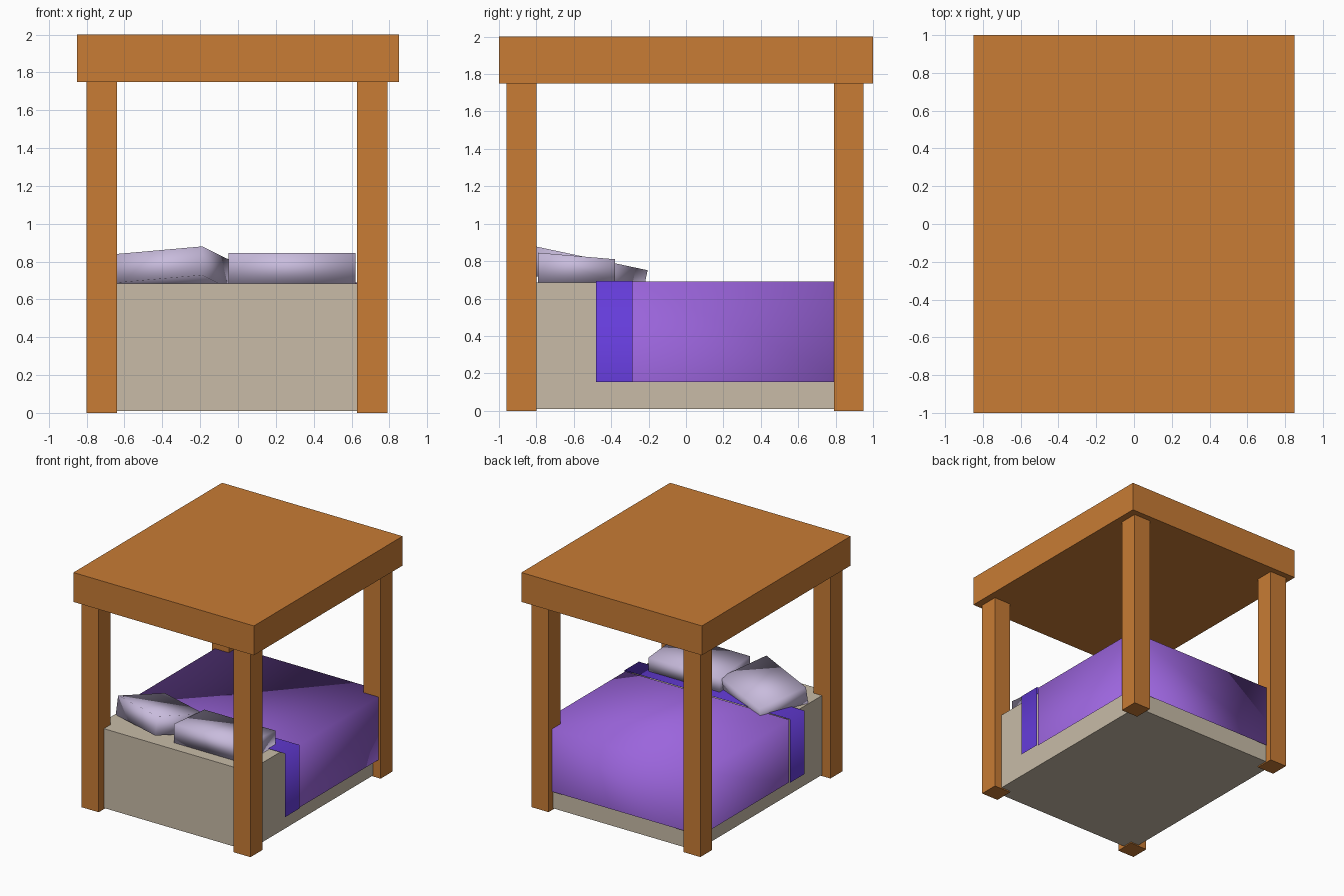
import bpy, bmesh
from math import radians
from mathutils import Matrix, Vector

if "Cube" in bpy.data.objects:
    bpy.data.objects.remove(bpy.data.objects["Cube"])


def material(name, rgb):
    m = bpy.data.materials.new(name)
    m.diffuse_color = (*rgb, 1)
    m.use_nodes = True
    m.node_tree.nodes["Principled BSDF"].inputs["Base Color"].default_value = m.diffuse_color
    return m


WOOD = material("wood", (0.58, 0.20, 0.035))
CREAM = material("cream", (0.58, 0.50, 0.39))
PURPLE = material("purple", (0.33, 0.13, 0.72))
VIOLET = material("violet", (0.13, 0.045, 0.70))
LILAC = material("lilac", (0.58, 0.50, 0.72))


def finish(name, bm, mat, smooth=False):
    bmesh.ops.recalc_face_normals(bm, faces=bm.faces)
    me = bpy.data.meshes.new(name)
    bm.to_mesh(me)
    bm.free()
    me.materials.append(mat)
    for p in me.polygons:
        p.use_smooth = smooth
    ob = bpy.data.objects.new(name, me)
    bpy.context.collection.objects.link(ob)
    return ob


def box_bm(lo, hi):
    lo, hi = Vector(lo), Vector(hi)
    bm = bmesh.new()
    bmesh.ops.create_cube(bm, size=1)
    for v in bm.verts:
        v.co = Vector([lo[i] + (v.co[i] + 0.5) * (hi[i] - lo[i]) for i in range(3)])
    return bm


def drape(name, half_w, y0, y1, z0, z1, mat, back_flap):
    """Open cloth shell hanging over the sides, and optionally the back."""
    bm = box_bm((-half_w, y0, z0), (half_w, y1, z1))
    bm.normal_update()
    cut = [f for f in bm.faces if f.normal.z < -0.5 or f.normal.y < -0.5
           or (f.normal.y > 0.5 and not back_flap)]
    bmesh.ops.delete(bm, geom=cut, context='FACES')
    ob = finish(name, bm, mat, True)
    # an open shell needs its outside fixed explicitly
    top = max(ob.data.polygons, key=lambda p: p.center.z)
    if top.normal.z < 0:
        ob.data.flip_normals()
    return ob


def pillow(name, w, d, h_front, h_back, matrix):
    bm = box_bm((-w / 2, -d / 2, 0), (w / 2, d / 2, h_front))
    for v in bm.verts:
        if v.co.y > 0 and v.co.z > 0:
            v.co.z = h_back
    bmesh.ops.transform(bm, matrix=matrix, verts=bm.verts)
    return finish(name, bm, LILAC, True)


# Canopy and four posts
finish("canopy", box_bm((-0.85, -1, 1.75), (0.85, 1, 2)), WOOD)
for side, x in (("left", -0.80), ("right", 0.63)):
    for end, y in (("front", -0.96), ("back", 0.79)):
        finish(f"{end}_{side}_post",
               box_bm((x, y, 0), (x + 0.16, y + 0.16, 1.75)), WOOD)

# Mattress
finish("mattress", box_bm((-0.72, -0.89, 0.01), (0.72, 0.89, 0.685)), CREAM)

# Blanket with its folded-over band
drape("blanket", 0.77, -0.285, 0.90, 0.155, 0.69, PURPLE, True)
drape("blanket_fold", 0.78, -0.48, -0.285, 0.155, 0.695, VIOLET, False)

# Pillows: one straight, one turned and leaning into the mattress
pillow("right_pillow", 0.67, 0.41, 0.16, 0.125,
       Matrix.Translation((0.285, -0.585, 0.685)))
pillow("left_pillow", 0.57, 0.43, 0.155, 0.155,
       Matrix.Translation((-0.368, -0.54, 0.664))
       @ Matrix.Rotation(radians(-12), 4, 'X')
       @ Matrix.Rotation(radians(-23), 4, 'Z'))
